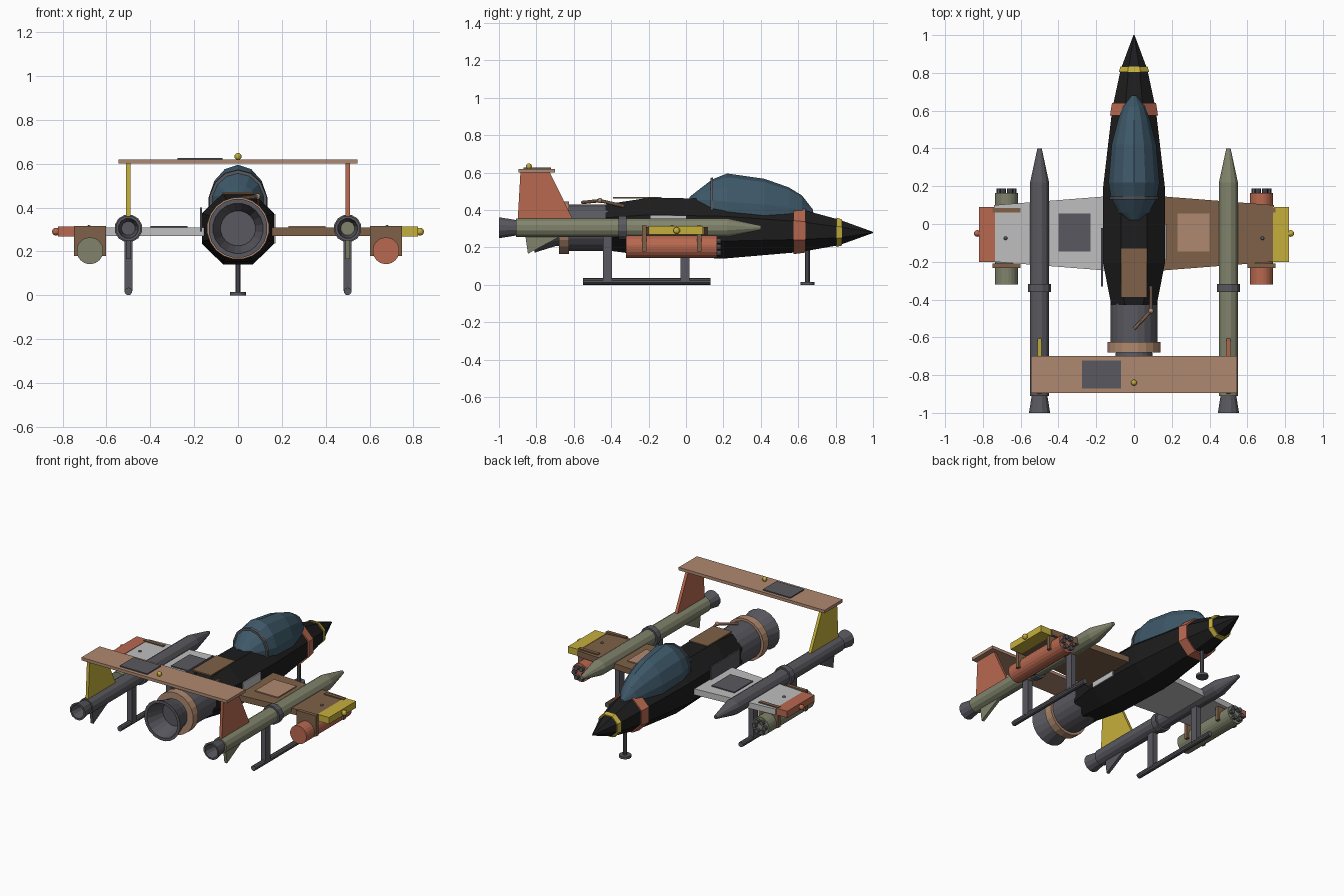
import bpy, bmesh, math
from mathutils import Vector

if "Cube" in bpy.data.objects:
    bpy.data.objects.remove(bpy.data.objects["Cube"])

COL = {
    "black": (0.012, 0.012, 0.013), "dark_grey": (0.098, 0.098, 0.115),
    "canopy_blue": (0.048, 0.098, 0.14), "brown": (0.21, 0.12, 0.065),
    "tan": (0.43, 0.25, 0.16), "red": (0.48, 0.14, 0.08),
    "olive": (0.22, 0.23, 0.15), "yellow": (0.56, 0.43, 0.045),
    "light_grey": (0.52, 0.52, 0.53),
}
MAT = {}
for n, c in COL.items():
    MAT[n] = bpy.data.materials.new(n)
    MAT[n].diffuse_color = (*c, 1)


def finish(name, bm, mat):
    bmesh.ops.recalc_face_normals(bm, faces=bm.faces)
    me = bpy.data.meshes.new(name)
    bm.to_mesh(me)
    bm.free()
    me.materials.append(MAT[mat])
    ob = bpy.data.objects.new(name, me)
    bpy.context.collection.objects.link(ob)
    return ob


def loft(name, secs, mat, n=8, flat=False):
    """Skin rings along y; each ring is (y, cx, cz, rx, rz)."""
    bm = bmesh.new()
    off = math.pi / n
    k = 1 / math.cos(off) if flat else 1
    rings = []
    for y, cx, cz, rx, rz in secs:
        rings.append([bm.verts.new((cx + k * rx * math.cos(off + i * math.tau / n), y,
                                    cz + k * rz * math.sin(off + i * math.tau / n)))
                      for i in range(n)])
    for a, b in zip(rings, rings[1:]):
        for i in range(n):
            j = (i + 1) % n
            bm.faces.new((a[i], a[j], b[j], b[i]))
    bm.faces.new(rings[0])
    bm.faces.new(rings[-1])
    return finish(name, bm, mat)


def turned(name, x, z, prof, mat, n=16):
    """Round part along y from (y, radius) pairs."""
    return loft(name, [(y, x, z, r, r) for y, r in prof], mat, n)


def prism(name, pts, axis, lo, hi, mat):
    """Extrude a 2D outline along an axis (0: pts are y,z; 2: pts are x,y)."""
    bm = bmesh.new()
    rows = []
    for d in (lo, hi):
        rows.append([bm.verts.new((d, a, b) if axis == 0 else (a, b, d)) for a, b in pts])
    n = len(pts)
    for i in range(n):
        j = (i + 1) % n
        bm.faces.new((rows[0][i], rows[0][j], rows[1][j], rows[1][i]))
    bm.faces.new(rows[0])
    bm.faces.new(rows[1])
    return finish(name, bm, mat)


def box(name, x0, x1, y0, y1, z0, z1, mat):
    return prism(name, [(x0, y0), (x1, y0), (x1, y1), (x0, y1)], 2, z0, z1, mat)


def rod(name, p, q, r, mat, n=10):
    p, q = Vector(p), Vector(q)
    bm = bmesh.new()
    bmesh.ops.create_cone(bm, cap_ends=True, segments=n, radius1=r, radius2=r,
                          depth=(q - p).length)
    m = (q - p).to_track_quat('Z', 'Y').to_matrix().to_4x4()
    m.translation = (p + q) / 2
    bm.transform(m)
    return finish(name, bm, mat)


def ball(name, p, r, mat):
    bm = bmesh.new()
    bmesh.ops.create_uvsphere(bm, u_segments=12, v_segments=8, radius=r)
    bmesh.ops.translate(bm, verts=bm.verts, vec=p)
    return finish(name, bm, mat)


# Fuselage: (y, half width, bottom z, top z)
HULL = [(-0.43, .12, .185, .43), (-0.2, .165, .155, .465), (0.2, .163, .14, .46),
        (0.61, .115, .175, .405), (0.82, .07, .212, .348), (1.0, .003, .277, .283)]


def hull(y, grow=0.0):
    for a, b in zip(HULL, HULL[1:]):
        if a[0] <= y <= b[0]:
            t = (y - a[0]) / (b[0] - a[0])
            w, lo, hi = (a[i] + t * (b[i] - a[i]) for i in (1, 2, 3))
            return (y, 0, (lo + hi) / 2, w + grow, (hi - lo) / 2 + grow)


loft("fuselage", [hull(s[0]) for s in HULL], "black", 8, True)
loft("red_nose_band", [hull(.575, .008), hull(.64, .008)], "red", 8, True)
loft("yellow_nose_band", [hull(.805, .007), hull(.833, .007)], "yellow", 8, True)

# Canopy and its frame
CAN = [(.02, .03, .45, .02), (.06, .08, .44, .06), (.14, .122, .42, .14), (.22, .135, .40, .19),
       (.42, .118, .39, .172), (.55, .085, .38, .137), (.62, .06, .38, .095), (.68, .012, .385, .015)]
loft("canopy", [(y, 0, z, w, h) for y, w, z, h in CAN], "canopy_blue", 14, True)
loft("canopy_frame", [(.13, 0, .42, .122, .139), (.13, 0, .42, .129, .147),
                      (.145, 0, .42, .131, .15), (.145, 0, .42, .122, .139)], "dark_grey", 14, True)

# Main engine with hollow flared nozzle
turned("engine_body", 0, .305, [(-.36, .125), (-.64, .125)], "dark_grey", 20)
turned("engine_collar", 0, .305, [(-.625, .142), (-.68, .142)], "tan", 20)
turned("engine_nozzle", 0, .305, [(-.66, .095), (-.70, .10), (-.81, .135), (-.81, .115), (-.69, .08)],
       "dark_grey", 20)

# Patches on the hull
box("top_patch", -.07, .07, -.39, -.13, .461, .470, "brown")
box("left_hull_patch", -.174, -.165, -.33, -.02, .29, .40, "dark_grey")
box("right_hull_patch", .164, .172, -.19, 0, .235, .37, "light_grey")

# Bent pipe behind the top patch
PIPE = [(0, -.555, .44), (.09, -.46, .45), (.09, -.33, .42)]
for i in (0, 1):
    rod("bent_pipe_%d" % i, PIPE[i], PIPE[i + 1], .009, "tan")
ball("pipe_joint", PIPE[1], .014, "tan")

# Nose leg
rod("nose_leg", (0, .65, .01), (0, .65, .2), .013, "dark_grey")
rod("nose_foot", (0, .65, 0), (0, .65, .016), .038, "dark_grey", 14)

for s, side, wing, patch, tip, pod, boom, fin in (
        (-1, "left", "light_grey", "dark_grey", "red", "olive", "dark_grey", "yellow"),
        (1, "right", "brown", "tan", "yellow", "red", "olive", "red")):
    # Wing, patch and tip
    prism(side + "_wing", [(s * .1, .15), (s * .74, .10), (s * .74, -.20), (s * .1, -.25)],
          2, .27, .31, wing)
    box(side + "_wing_patch", s * .23, s * .40, -.145, .055, .31, .317, patch)
    box(side + "_wing_tip", s * .735, s * .82, -.20, .09, .268, .313, tip)
    ball(side + "_tip_lamp", (s * .83, -.05, .29), .018, tip)
    ball(side + "_wing_bolt", (s * .68, -.075, .31), .01, "dark_grey")
    # Under-wing gun pod, clamps and barrels
    px, pz = s * .675, .203
    turned(side + "_pod", px, pz, [(-.32, .061), (.165, .061)], pod, 20)
    for i, y in enumerate((-.222, .072)):
        box("%s_pod_clamp_%d" % (side, i), s * .602, s * .748, y - .012, y + .012, .178, .317, "brown")
    for i in range(6):
        a = i * math.tau / 6
        c = (px + .037 * math.cos(a), pz + .037 * math.sin(a))
        rod("%s_barrel_%d" % (side, i), (c[0], .15, c[1]), (c[0], .187, c[1]), .015, "dark_grey", 8)
    # Side boom with nozzle and ring
    bx, bz = s * .5, .305
    turned(side + "_boom", bx, bz, [(-.91, .052), (.22, .052), (.40, .012)], boom, 12)
    turned(side + "_boom_ring", bx, bz, [(-.36, .064), (-.318, .064)], "dark_grey", 12)
    turned(side + "_boom_nozzle", bx, bz, [(-.89, .04), (-1.0, .058), (-1.0, .046), (-.91, .032)],
           "dark_grey", 12)
    # Upright and lower fins
    prism(side + "_tail_fin", [(-.90, .34), (-.60, .34), (-.73, .605), (-.885, .605)], 0,
          bx - .01, bx + .01, fin)
    prism(side + "_lower_fin", [(-.86, .27), (-.65, .27), (-.845, .166)], 0, bx - .01, bx + .01, boom)
    # Landing skid
    rod(side + "_skid_rail", (bx, -.55, .0175), (bx, .13, .0175), .0175, "dark_grey")
    for i, y in enumerate((-.42, -.005)):
        box("%s_skid_strut_%d" % (side, i), bx - .018, bx + .018, y - .025, y + .025, .02, .28, "dark_grey")

# Bridge joining the tail fins
box("tail_bridge", -.545, .545, -.895, -.70, .60, .62, "tan")
box("bridge_patch", -.275, -.07, -.87, -.722, .62, .627, "dark_grey")
ball("bridge_lamp", (0, -.84, .633), .016, "yellow")

for m in bpy.data.materials:
    if m.users and not m.is_grease_pencil:
        m.use_nodes = True
        m.node_tree.nodes["Principled BSDF"].inputs["Base Color"].default_value = m.diffuse_color
